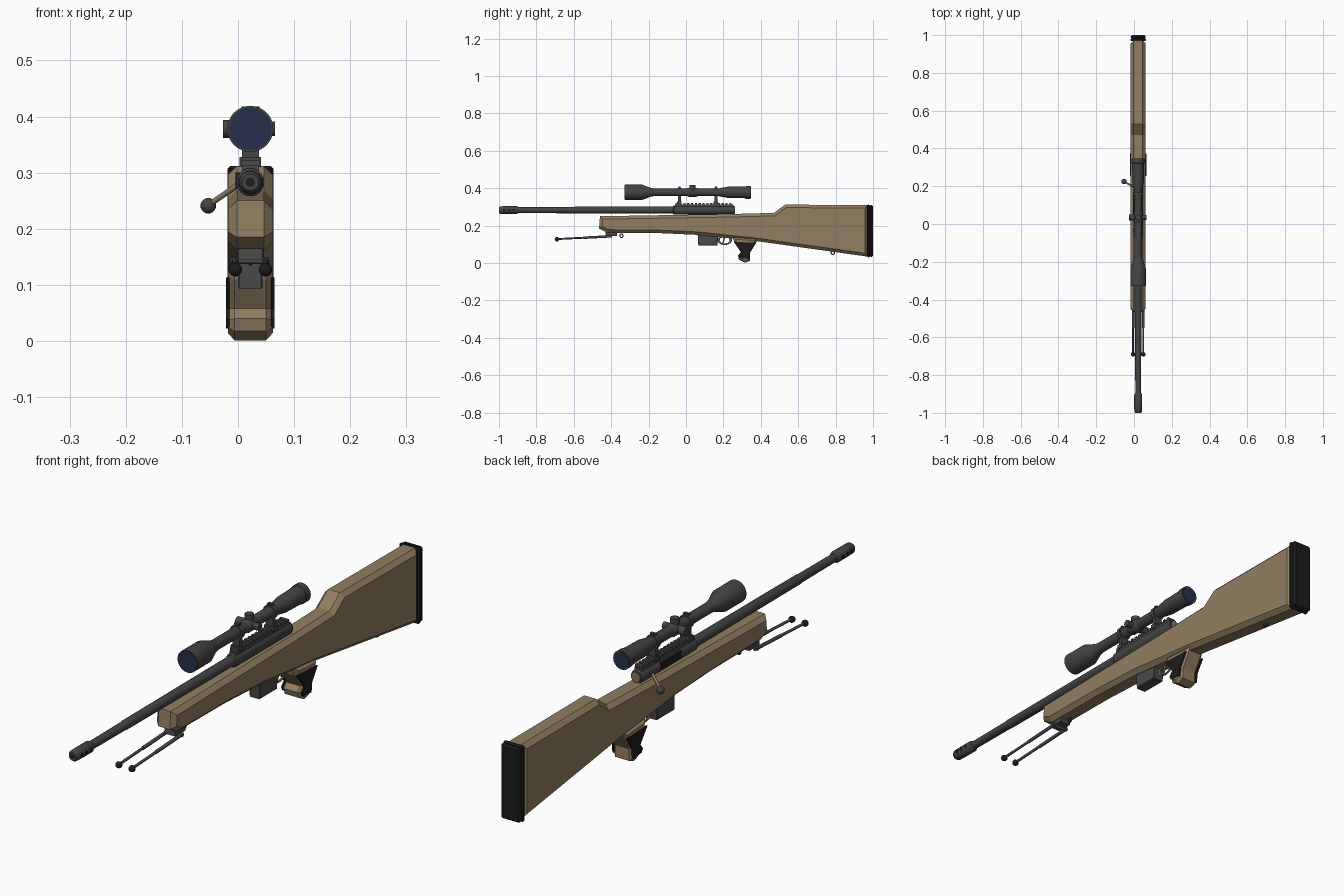
import bpy, bmesh, math
from mathutils import Vector, Matrix

cube = bpy.data.objects.get("Cube")
if cube:
    bpy.data.objects.remove(cube, do_unlink=True)

CX = 0.022            # centre plane of the rifle
BORE, SIGHT = 0.283, 0.378


def material(name, rgb):
    m = bpy.data.materials.new(name)
    m.use_nodes = True
    m.diffuse_color = (*rgb, 1)
    bsdf = m.node_tree.nodes["Principled BSDF"]
    bsdf.inputs["Base Color"].default_value = (*rgb, 1)
    bsdf.inputs["Roughness"].default_value = 0.7
    return m


TAN = material("tan stock", (0.29, 0.21, 0.12))
STEEL = material("dark steel", (0.06, 0.058, 0.06))
GREY = material("grey metal", (0.07, 0.07, 0.073))
BLACK = material("black rubber", (0.012, 0.012, 0.012))
GLASS = material("navy glass", (0.018, 0.03, 0.07))
BRONZE = material("bronze metal", (0.24, 0.18, 0.115))


def finish(name, bm, mat, smooth=False):
    bmesh.ops.recalc_face_normals(bm, faces=bm.faces)
    me = bpy.data.meshes.new(name)
    bm.to_mesh(me)
    bm.free()
    me.materials.append(mat)
    ob = bpy.data.objects.new(name, me)
    bpy.context.collection.objects.link(ob)
    if smooth:
        bpy.ops.object.select_all(action='DESELECT')
        ob.select_set(True)
        bpy.context.view_layer.objects.active = ob
        bpy.ops.object.shade_smooth_by_angle(angle=math.radians(35))
    return ob


def lathe(name, profile, z, mat, segs=24):
    """Turn (y, radius) pairs about an axis along y."""
    bm = bmesh.new()
    rings = []
    for y, r in profile:
        rings.append([bm.verts.new((CX + r * math.cos(a), y, z + r * math.sin(a)))
                      for a in (math.tau * i / segs for i in range(segs))])
    for a, b in zip(rings, rings[1:]):
        for i in range(segs):
            j = (i + 1) % segs
            bm.faces.new((a[i], a[j], b[j], b[i]))
    bm.faces.new(rings[0])
    bm.faces.new(rings[-1])
    return finish(name, bm, mat, True)


def rod(name, a, b, r, mat, r2=None, segs=16):
    a, b = Vector(a), Vector(b)
    d = b - a
    bm = bmesh.new()
    m = Matrix.Translation((a + b) / 2) @ d.to_track_quat('Z', 'Y').to_matrix().to_4x4()
    bmesh.ops.create_cone(bm, cap_ends=True, segments=segs, radius1=r,
                          radius2=r if r2 is None else r2, depth=d.length, matrix=m)
    return finish(name, bm, mat, True)


def ball(name, c, r, mat):
    bm = bmesh.new()
    bmesh.ops.create_uvsphere(bm, u_segments=16, v_segments=10, radius=r,
                              matrix=Matrix.Translation(c))
    return finish(name, bm, mat, True)


def box(name, lo, hi, mat, bevel=0):
    lo, hi = Vector(lo), Vector(hi)
    bm = bmesh.new()
    bmesh.ops.create_cube(bm, size=1, matrix=Matrix.Translation((lo + hi) / 2)
                          @ Matrix.Diagonal((*(hi - lo), 1)))
    if bevel:
        bmesh.ops.bevel(bm, geom=bm.edges[:], offset=bevel, segments=1, affect='EDGES')
    return finish(name, bm, mat)


def slab(name, outline, half, mat, bevel=0, x=CX):
    """Extrude a (y, z) outline across x and chamfer its two rims."""
    bm = bmesh.new()
    face = bm.faces.new([bm.verts.new((x - half, y, z)) for y, z in outline])
    ext = bmesh.ops.extrude_face_region(bm, geom=[face])
    moved = [v for v in ext["geom"] if isinstance(v, bmesh.types.BMVert)]
    bmesh.ops.translate(bm, verts=moved, vec=(2 * half, 0, 0))
    if bevel:
        rims = [e for e in bm.edges if abs(e.verts[0].co.x - e.verts[1].co.x) < 1e-5]
        bmesh.ops.bevel(bm, geom=rims, offset=bevel, segments=1, affect='EDGES')
    return finish(name, bm, mat)


def torus(name, c, r, wire, mat, stretch=1.0):
    """Wire loop lying in the y-z plane."""
    bm = bmesh.new()
    n, k = 20, 8
    rings = []
    for i in range(n):
        a = math.tau * i / n
        rings.append([bm.verts.new((c[0] + wire * math.sin(b),
                                    c[1] + stretch * (r + wire * math.cos(b)) * math.cos(a),
                                    c[2] + (r + wire * math.cos(b)) * math.sin(a)))
                      for b in (math.tau * j / k for j in range(k))])
    for i in range(n):
        a, b = rings[i], rings[(i + 1) % n]
        for j in range(k):
            bm.faces.new((a[j], b[j], b[(j + 1) % k], a[(j + 1) % k]))
    return finish(name, bm, mat, True)


# Stock, grip and butt pad
slab("stock", [(-0.465, 0.185), (-0.46, 0.25), (0.25, 0.262), (0.47, 0.268),
               (0.53, 0.312), (0.972, 0.31), (0.972, 0.034), (0.37, 0.118),
               (0.25, 0.13), (0.07, 0.15), (-0.15, 0.16), (-0.42, 0.162)],
     0.04, TAN, 0.016)
slab("grip", [(0.25, 0.14), (0.385, 0.13), (0.375, 0.108), (0.343, 0.055),
              (0.343, 0.012), (0.315, 0.001), (0.283, 0.018), (0.277, 0.04),
              (0.293, 0.058), (0.258, 0.11)], 0.04, TAN, 0.012)
for side in (-1, 1):
    slab("grip_panel", [(0.255, 0.113), (0.374, 0.108), (0.342, 0.058), (0.338, 0.022),
                        (0.288, 0.026), (0.282, 0.04), (0.297, 0.058)],
         0.003, BLACK, x=CX + side * 0.04)
box("butt_pad", (CX - 0.041, 0.968, 0.03), (CX + 0.041, 0.983, 0.312), BLACK, 0.005)
box("butt_pad_rear", (CX - 0.04, 0.98, 0.032), (CX + 0.04, 1.0, 0.31), BLACK, 0.007)

# Barrel, muzzle brake and receiver
lathe("barrel", [(-0.91, 0.015), (-0.7, 0.016), (-0.69, 0.0175), (-0.06, 0.019)], BORE, STEEL)
lathe("muzzle_brake", [(-1.0, 0.015), (-0.993, 0.02), (-0.96, 0.021), (-0.905, 0.021),
                       (-0.895, 0.016)], BORE, STEEL)
rod("muzzle_bore", (CX, -1.0005, BORE), (CX, -0.99, BORE), 0.008, BLACK)
for y in (-0.972, -0.947, -0.922):
    rod("brake_port", (CX - 0.0215, y, BORE), (CX + 0.0215, y, BORE), 0.007, BLACK)
lathe("receiver", [(-0.07, 0.02), (-0.065, 0.025), (0.25, 0.025), (0.26, 0.022)], BORE, STEEL)
lathe("bolt_end", [(0.255, 0.018), (0.263, 0.018)], BORE, BRONZE, 12)
box("ejection_port", (CX - 0.0265, 0.03, 0.272), (CX - 0.018, 0.15, 0.3), BLACK)
rod("bolt_handle", (CX - 0.018, 0.195, 0.281), (-0.05, 0.222, 0.244), 0.005, BRONZE)
ball("bolt_knob", (-0.053, 0.225, 0.241), 0.014, STEEL)

# Toothed rail
box("rail", (CX - 0.015, -0.06, 0.3), (CX + 0.015, 0.25, 0.313), GREY)
for i in range(15):
    y = -0.055 + i * 0.0205
    box("rail_tooth", (CX - 0.016, y, 0.312), (CX + 0.016, y + 0.011, 0.322), GREY)

# Scope with rings, turrets and lenses
lathe("scope_tube", [(-0.327, 0.041), (-0.235, 0.041), (-0.19, 0.024), (-0.17, 0.02),
                     (0.17, 0.02), (0.225, 0.03), (0.32, 0.032), (0.322, 0.035),
                     (0.345, 0.035)], SIGHT, STEEL, 32)
lathe("front_lens", [(-0.3285, 0.038), (-0.326, 0.038)], SIGHT, GLASS, 32)
lathe("rear_lens", [(0.344, 0.03), (0.3465, 0.03)], SIGHT, GLASS, 32)
for y in (-0.035, 0.16):
    lathe("scope_ring", [(y - 0.008, 0.026), (y + 0.008, 0.026)], SIGHT, STEEL)
    box("ring_post", (CX - 0.015, y - 0.008, 0.325), (CX + 0.015, y + 0.008, 0.365), STEEL)
    box("ring_clamp", (CX - 0.019, y - 0.012, 0.31), (CX + 0.019, y + 0.012, 0.328), STEEL)
    box("ring_cap", (CX - 0.01, y - 0.006, 0.395), (CX + 0.01, y + 0.006, 0.409), STEEL)
TY = 0.035
lathe("turret_housing", [(TY - 0.03, 0.02), (TY - 0.02, 0.024), (TY + 0.02, 0.024),
                         (TY + 0.03, 0.02)], SIGHT, STEEL)
rod("top_turret", (CX, TY, SIGHT), (CX, TY, 0.418), 0.016, STEEL)
rod("side_turret", (CX, TY, SIGHT), (-0.027, TY, SIGHT), 0.016, STEEL)
rod("side_cap", (CX, TY, SIGHT), (0.066, TY, SIGHT), 0.013, STEEL)

# Magazine and trigger
slab("magazine", [(0.062, 0.16), (0.172, 0.15), (0.168, 0.093), (0.066, 0.093)],
     0.022, GREY, 0.003)
torus("trigger_guard", (CX, 0.207, 0.122), 0.022, 0.004, BRONZE, 1.5)
rod("trigger", (CX, 0.205, 0.135), (CX, 0.198, 0.107), 0.004, BRONZE, 0.003)

# Folded bipod
box("bipod_mount", (CX - 0.022, -0.43, 0.145), (CX + 0.022, -0.37, 0.165), GREY)
rod("bipod_bar", (CX - 0.035, -0.405, 0.143), (CX + 0.035, -0.405, 0.143), 0.006, GREY)
for side in (-1, 1):
    x = CX + side * 0.027
    rod("bipod_upper_leg", (x, -0.395, 0.143), (x, -0.55, 0.135), 0.0065, GREY)
    rod("bipod_lower_leg", (x, -0.55, 0.135), (x, -0.69, 0.128), 0.005, GREY)
    ball("bipod_foot", (x, -0.69, 0.127), 0.012, BLACK)

# Sling loops
torus("front_sling_loop", (CX, -0.345, 0.146), 0.009, 0.003, STEEL)
torus("rear_sling_loop", (CX, 0.785, 0.055), 0.009, 0.003, STEEL)
